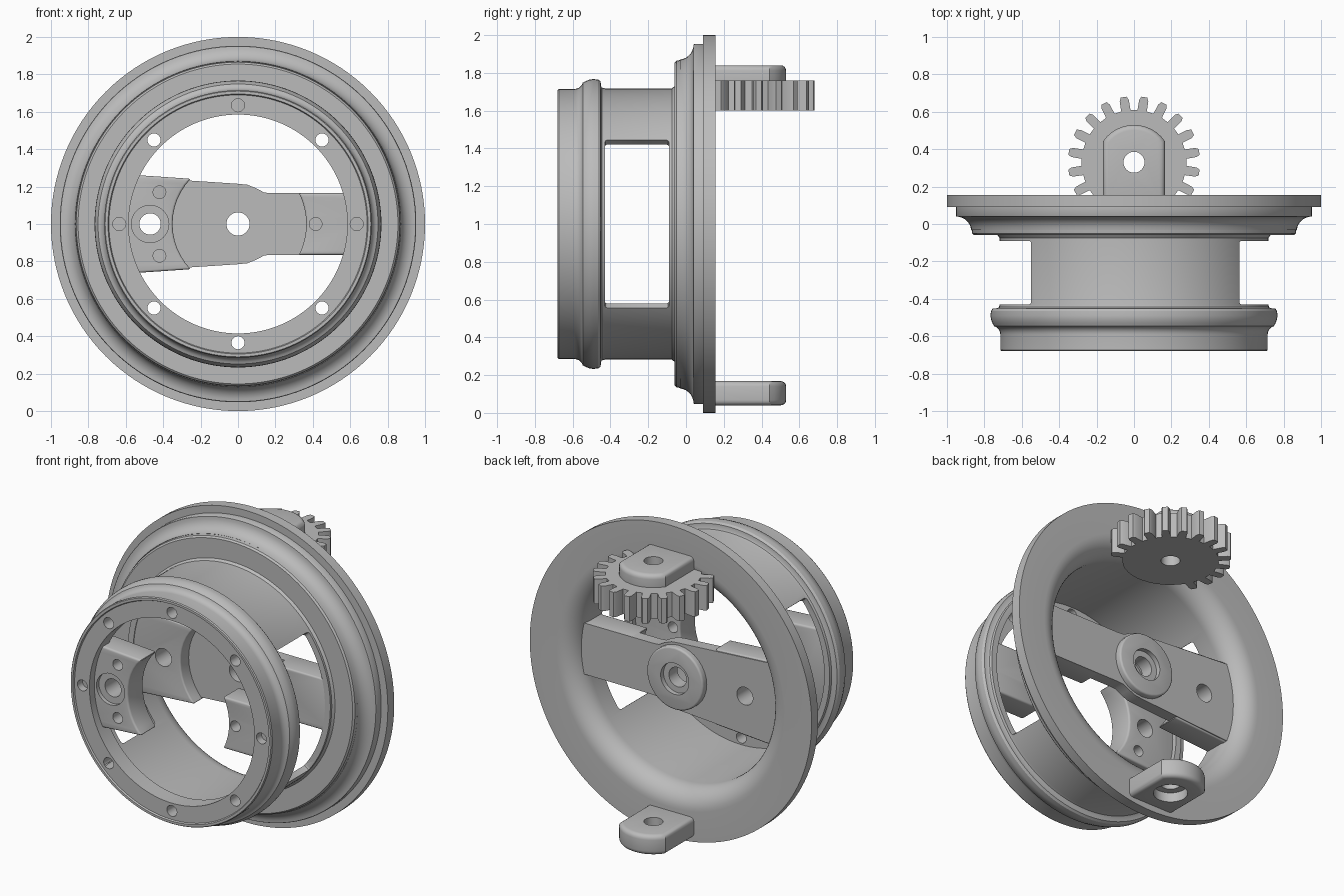
import bpy, bmesh
from math import sin, cos, asin, radians, pi, sqrt
from mathutils import Matrix

if "Cube" in bpy.data.objects:
    bpy.data.objects.remove(bpy.data.objects["Cube"])

grey = bpy.data.materials.new("cast_grey")
grey.use_nodes = True
grey.diffuse_color = (0.5, 0.5, 0.5, 1)
grey.node_tree.nodes["Principled BSDF"].inputs["Base Color"].default_value = (0.5, 0.5, 0.5, 1)
CZ = 1.0  # height of the wheel axis


def finish(name, bm):
    bmesh.ops.recalc_face_normals(bm, faces=bm.faces)
    me = bpy.data.meshes.new(name)
    bm.to_mesh(me)
    bm.free()
    me.materials.append(grey)
    ob = bpy.data.objects.new(name, me)
    bpy.context.collection.objects.link(ob)
    return ob


def prism(name, pts, axis, a, b):
    """Extrude a 2D outline: (x, z) along y around the wheel axis, or (x, y) along z."""
    bm = bmesh.new()
    put = (lambda p: (p[0], a, CZ + p[1])) if axis == "y" else (lambda p: (p[0], p[1], a))
    face = bm.faces.new([bm.verts.new(put(p)) for p in pts])
    ext = bmesh.ops.extrude_face_region(bm, geom=[face])
    step = (0, b - a, 0) if axis == "y" else (0, 0, b - a)
    bmesh.ops.translate(bm, vec=step, verts=[v for v in ext["geom"] if isinstance(v, bmesh.types.BMVert)])
    return finish(name, bm)


def lathe(name, profile, steps=128):
    """Spin a closed (radius, y) outline round the wheel axis."""
    bm = bmesh.new()
    verts = [bm.verts.new((r, y, CZ)) for r, y in profile]
    edges = [bm.edges.new((verts[i - 1], verts[i])) for i in range(len(verts))]
    bmesh.ops.spin(bm, geom=verts + edges, cent=(0, 0, CZ), axis=(0, 1, 0),
                   angle=2 * pi, steps=steps, use_merge=True)
    bmesh.ops.remove_doubles(bm, verts=bm.verts, dist=1e-5)
    return finish(name, bm)


def arc(cx, cy, r, a, b, n=12):
    return [(cx + r * cos(radians(a + (b - a) * i / n)),
             cy + r * sin(radians(a + (b - a) * i / n))) for i in range(n + 1)]


def rod(x, w, r, axis, a, b):
    """Round cutter."""
    return prism("cutter", arc(x, w, r, 0, 348.75, 31), axis, a, b)


def apply(ob, mod):
    bpy.context.view_layer.objects.active = ob
    bpy.ops.object.modifier_apply(modifier=mod.name)


def bevel(ob, width, segments=3):
    m = ob.modifiers.new("bevel", "BEVEL")
    m.width, m.segments, m.limit_method, m.angle_limit = width, segments, "ANGLE", radians(40)
    apply(ob, m)


def boolean(ob, others, operation="DIFFERENCE"):
    for other in others:
        m = ob.modifiers.new("cut", "BOOLEAN")
        m.operation, m.object, m.solver = operation, other, "EXACT"
        apply(ob, m)
        bpy.data.objects.remove(other)


# Wheel shell: front ring, barrel, stepped back flange and rounded back lip
outer = [(0.585, -0.67), (0.69, -0.67), (0.695, -0.68), (0.71, -0.68), (0.715, -0.673), (0.715, -0.59)]
outer += [(r, y) for r, y in arc(0.715 + 0.045, -0.59, 0.045, 180, 90, 6)][1:-1]
outer += [(0.757, -0.53), (0.765, -0.51), (0.767, -0.49), (0.765, -0.465), (0.755, -0.452), (0.73, -0.45),
          (0.722, -0.445), (0.718, -0.43), (0.718, -0.075), (0.73, -0.06), (0.855, -0.06), (0.865, -0.05)]
outer += [(0.868, -0.03)] + arc(0.95, -0.04, 0.08, 175, 90, 7)
outer += [(0.953, 0.045), (0.953, 0.09), (1.0, 0.09), (1.0, 0.155)]
inner = arc(0.81, 0.025, 0.13, 90, 180, 10) + [(0.68, -0.56), (0.585, -0.56)]
shell = lathe("wheel_shell", outer + inner)

# Side windows and the ring of bolt holes
cutters = []
for side, slope in ((1, 0.79), (-1, 0.84)):
    wedge = prism("cutter", [(0, 0), (side * 1.1, 1.1 * slope), (side * 1.1, -1.1 * slope)], "y", -0.43, -0.09)
    bevel(wedge, 0.015, 2)
    cutters.append(wedge)
for k in range(8):
    a = k * pi / 4
    cutters.append(rod(0.635 * cos(a), 0.635 * sin(a), 0.035, "y", -0.75, -0.5))
boolean(shell, cutters)


# Arm-shaped blocks bounded by two arcs round the wheel axis
def half_height(side, x):
    return 0.165 if side > 0 else 0.215 + 0.085 * x


def block(name, side, r0, r1, y0, y1, width):
    def edge(r):
        a = asin(half_height(side, r * 0.9) / r)
        return [(side * r * cos(a * t / 6), r * sin(a * t / 6)) for t in range(-6, 7)]
    ob = prism(name, edge(r0) + edge(r1)[::-1], "y", y0, y1)
    bevel(ob, width)
    return ob


# Front lugs just inside the front ring
right_lug = block("right_front_lug", -1, 0.35, 0.7, -0.62, -0.46, 0.012)
boolean(right_lug, [rod(-0.47, 0, 0.057, "y", -0.8, -0.3), rod(-0.47, 0, 0.1, "y", -0.8, -0.595),
                    rod(-0.42, 0.17, 0.034, "y", -0.8, -0.3), rod(-0.42, -0.17, 0.034, "y", -0.8, -0.3)])
left_lug = block("left_front_lug", 1, 0.365, 0.7, -0.62, -0.46, 0.012)
boolean(left_lug, [rod(0.415, 0, 0.034, "y", -0.8, -0.3)])

# Cross bar with thicker end pads and a round hub at the back
top = [(-0.64, 0.27), (0, 0.215), (0.05, 0.21), (0.1, 0.19), (0.14, 0.168), (0.18, 0.165)]
cap = [(0.69 * cos(a), 0.69 * sin(a)) for a in [0.24 - 0.08 * i for i in range(7)]]
end = [(-0.695 * cos(a), 0.695 * sin(a)) for a in [-0.38 + 0.095 * i for i in range(9)]]
bar = prism("cross_bar", end + top[1:] + cap + [(x, -z) for x, z in top[:0:-1]], "y", 0.0, 0.075)
pads = [block("pad", -1, 0.35, 0.695, -0.085, 0.07, 0.01), block("pad", 1, 0.365, 0.695, -0.085, 0.07, 0.01)]
hub = rod(0, 0, 0.2, "y", 0.03, 0.115)
bevel(hub, 0.012)
boolean(bar, pads + [hub], "UNION")
boolean(bar, [rod(0, 0, 0.062, "y", -0.3, 0.3), rod(0, 0, 0.1, "y", 0.085, 0.3),
              rod(-0.47, 0, 0.057, "y", -0.3, 0.3)])

# Gear: toothed only where it stands clear of the flange
GY = 0.33
outline = []
for k in range(20):
    mid = 18 * k + 9
    tooth = [(0.28, -5.2), (0.335, -4.2), (0.353, -2.6), (0.353, 2.6), (0.335, 4.2), (0.28, 5.2)]
    if GY + 0.3 * sin(radians(mid)) < 0.16:
        tooth = [(0.28, -5.2), (0.28, 5.2)]
    outline += [(r * cos(radians(mid + d)), GY + r * sin(radians(mid + d))) for r, d in tooth]
gear = prism("gear", outline, "z", 1.6, 1.76)
boolean(gear, [rod(0, GY, 0.056, "z", 1.5, 1.9)])


# Arched mounting tabs
def tab(name, z0, z1):
    shoulder = radians(90) - asin(0.165 / 0.2)
    deg = shoulder * 180 / pi
    ob = prism(name, [(-0.165, 0.1), (0.165, 0.1)] + arc(0, GY, 0.2, deg, 180 - deg), "z", z0, z1)
    bevel(ob, 0.028, 4)
    boolean(ob, [rod(0, GY, 0.056, "z", z0 - 0.2, z1 + 0.2)])
    return ob


upper_tab = tab("upper_tab", 1.7, 1.84)
lower_tab = tab("lower_tab", 0.04, 0.168)
boolean(lower_tab, [rod(0, GY, 0.1, "z", 0.0, 0.1)])

# Smooth shading with sharp edges kept; centre the whole along y
bpy.ops.object.select_all(action="DESELECT")
for ob in (shell, right_lug, left_lug, bar, gear, upper_tab, lower_tab):
    ob.select_set(True)
    bpy.context.view_layer.objects.active = ob
bpy.ops.object.shade_smooth_by_angle(angle=radians(32))
